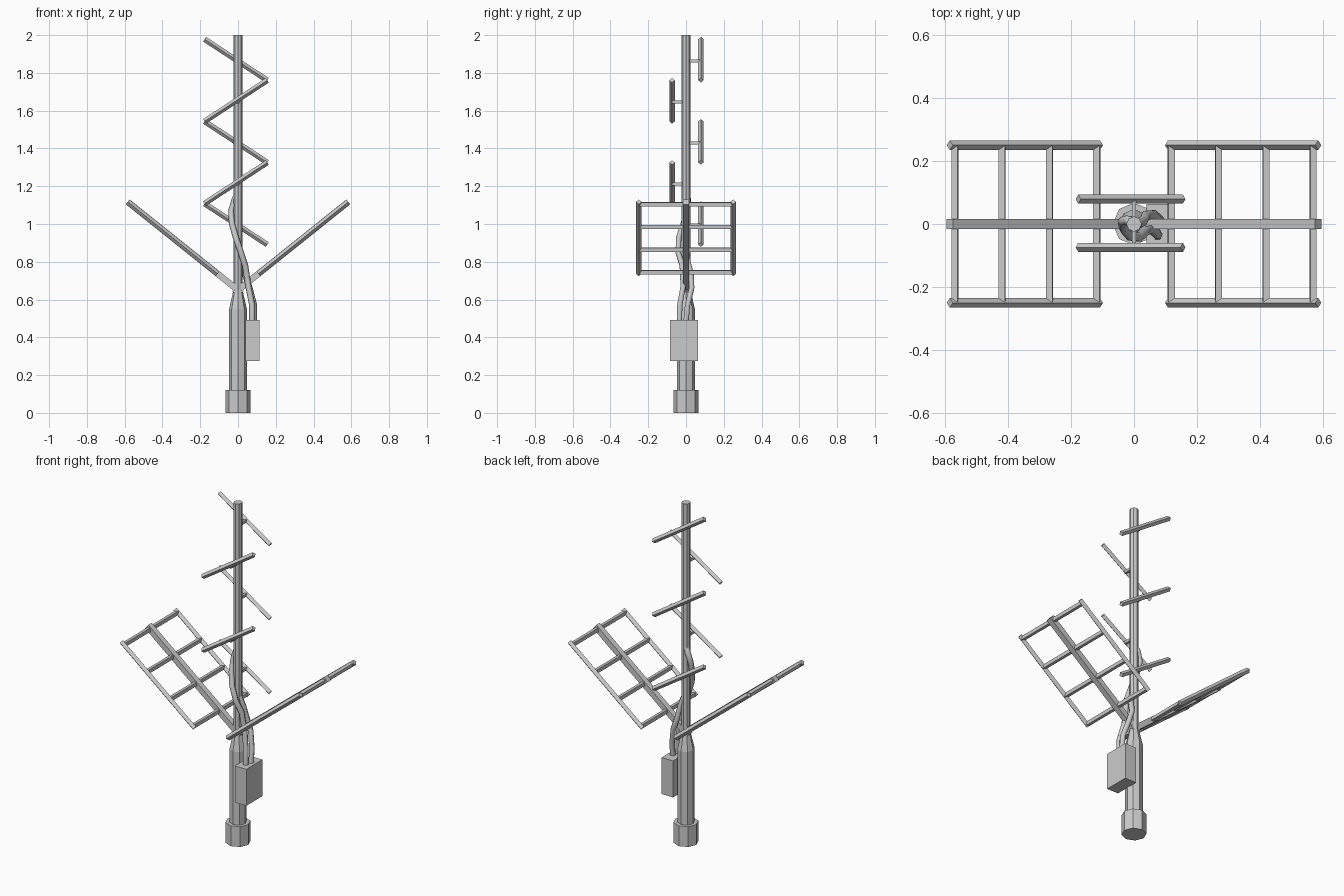
import bpy, bmesh
from mathutils import Vector, Matrix
from math import pi, cos, sin

if "Cube" in bpy.data.objects:
    bpy.data.objects.remove(bpy.data.objects["Cube"])


def finish(bm, name):
    bmesh.ops.recalc_face_normals(bm, faces=bm.faces)
    me = bpy.data.meshes.new(name)
    bm.to_mesh(me)
    bm.free()
    ob = bpy.data.objects.new(name, me)
    bpy.context.collection.objects.link(ob)
    return ob


def lathe(name, profile, sides=8):
    bm = bmesh.new()
    rings = [[bm.verts.new((r * cos(2 * pi * i / sides), r * sin(2 * pi * i / sides), z))
              for i in range(sides)] for r, z in profile]
    for a, b in zip(rings, rings[1:]):
        for i in range(sides):
            j = (i + 1) % sides
            bm.faces.new((a[i], a[j], b[j], b[i]))
    bm.faces.new(rings[0])
    bm.faces.new(rings[-1])
    return finish(bm, name)


def bar(name, p, q, r, flat=False):
    """Four-sided bar from p to q, diamond section or flat-sided square."""
    p, q = Vector(p), Vector(q)
    w = (q - p).normalized()
    side = Vector((1, 0, 0)) if abs(w.y) > 0.9 else Vector((0, 1, 0))
    if abs(w.y) > 0.9:
        side = PANEL_DIR[1 if p.x > 0 else -1]
    n = w.cross(side).normalized()
    corners = [side, n, -side, -n]
    if flat:
        corners = [side + n, n - side, -side - n, side - n]
    bm = bmesh.new()
    a = [bm.verts.new(p + c * r) for c in corners]
    b = [bm.verts.new(q + c * r) for c in corners]
    for i in range(4):
        j = (i + 1) % 4
        bm.faces.new((a[i], a[j], b[j], b[i]))
    bm.faces.new(a)
    bm.faces.new(b)
    return finish(bm, name)


def cable(name, pts, r):
    cu = bpy.data.curves.new(name, 'CURVE')
    cu.dimensions = '3D'
    cu.bevel_depth = r
    cu.bevel_resolution = 1
    cu.use_fill_caps = True
    sp = cu.splines.new('POLY')
    sp.points.add(len(pts) - 1)
    for pt, co in zip(sp.points, pts):
        pt.co = (*co, 1)
    ob = bpy.data.objects.new(name, cu)
    bpy.context.collection.objects.link(ob)


# Foot and mast
lathe("base_collar", [(0.067, 0), (0.067, 0.12)])
lathe("mast", [(0.047, 0.1), (0.047, 0.55), (0.024, 0.65), (0.024, 2.0)])

# Equipment box
bm = bmesh.new()
bmesh.ops.create_cube(bm, size=1, matrix=Matrix.Translation((0.077, -0.011, 0.383))
                      @ Matrix.Diagonal((0.075, 0.15, 0.215, 1)))
finish(bm, "equipment_box")

# Two tilted open panels, each on a central arm
SLOPE = 0.80
PANEL_DIR = {s: Vector((s, 0, SLOPE)).normalized() for s in (1, -1)}


def on_panel(s, d, y):
    return (s * d, y, 0.65 + SLOPE * d)


for s, tag in ((1, "right"), (-1, "left")):
    bar(f"{tag}_panel_arm", on_panel(s, -0.02, 0), on_panel(s, 0.584, 0), 0.0165, flat=True)
    for y, end in ((0.25, "back"), (-0.25, "front")):
        bar(f"{tag}_panel_{end}_rail", on_panel(s, 0.108, y), on_panel(s, 0.584, y), 0.0155)
    for i, d in enumerate((0.118, 0.268, 0.418, 0.568)):
        bar(f"{tag}_panel_rung_{i + 1}", on_panel(s, d, -0.25), on_panel(s, d, 0.25), 0.0145)

# Zigzag antenna rods with stubs, alternating behind and in front of the mast
for i in range(5):
    back = i % 2 == 0
    y = 0.079 if back else -0.074
    zt = 1.978 - 0.2175 * i
    zb = zt - 0.217
    x0, x1 = (-0.177, 0.155) if back else (0.155, -0.177)
    bar(f"antenna_rod_{i + 1}", (x0, y, zt), (x1, y, zb), 0.0145)
    bm = bmesh.new()
    bmesh.ops.create_cube(bm, size=1, matrix=Matrix.Translation((0, y / 2, (zt + zb) / 2 - 0.006))
                          @ Matrix.Diagonal((0.014, abs(y), 0.016, 1)))
    finish(bm, f"antenna_stub_{i + 1}")

# Cables from the box, winding up the mast
cable("long_cable", [(0.075, -0.035, 0.48), (0.075, -0.033, 0.57), (0.055, -0.015, 0.67),
                     (0.038, -0.02, 0.78), (0.015, -0.042, 0.85), (-0.012, -0.038, 0.93),
                     (-0.032, -0.015, 1.0), (-0.036, 0.008, 1.07), (-0.018, 0.012, 1.13),
                     (0, 0.0, 1.16)], 0.016)
cable("short_cable", [(0.085, 0.0, 0.48), (0.085, 0.008, 0.57), (0.062, 0.03, 0.66),
                      (0.038, 0.028, 0.73), (0.03, 0.01, 0.8), (0.01, 0.0, 0.86)], 0.016)
